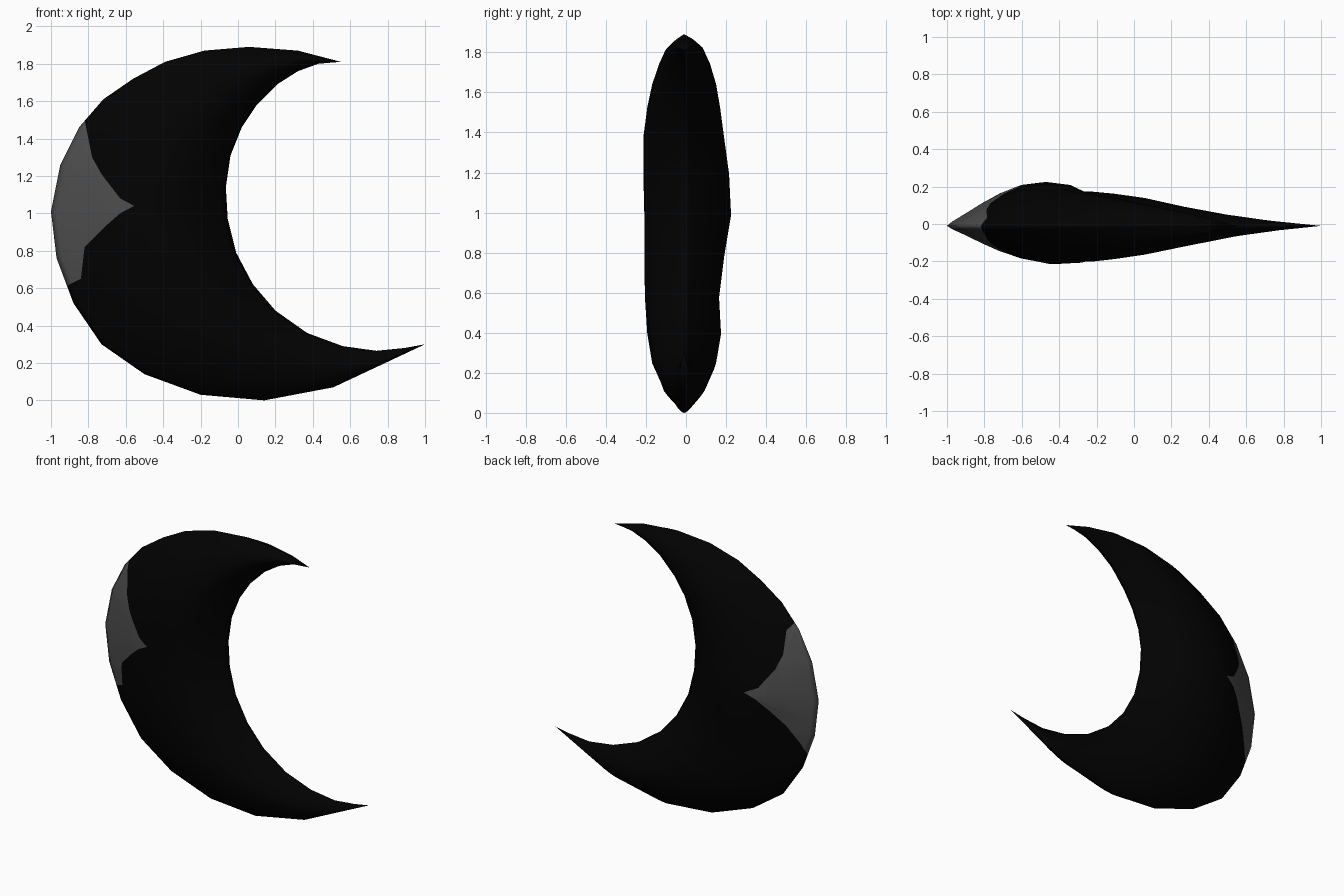
import bpy, bmesh
from mathutils import Vector

cube = bpy.data.objects.get("Cube")
if cube:
    bpy.data.objects.remove(cube, do_unlink=True)


def make_material(name, value):
    mat = bpy.data.materials.new(name)
    mat.use_nodes = True
    colour = (value, value, value, 1)
    mat.diffuse_color = colour
    mat.node_tree.nodes["Principled BSDF"].inputs["Base Color"].default_value = colour
    return mat


# Outer and inner rims of the crescent (x, z), from upper tip to lower tip
outer = [(.55, 1.81), (.32, 1.87), (.06, 1.89), (-.18, 1.87), (-.39, 1.81), (-.56, 1.72),
         (-.72, 1.61), (-.85, 1.46), (-.95, 1.26), (-1, 1.01), (-.97, .76), (-.88, .52),
         (-.73, .30), (-.5, .14), (-.2, .03), (.14, 0), (.51, .07), (1, .30)]
inner = [(.55, 1.81), (.49, 1.805), (.43, 1.8), (.32, 1.76), (.21, 1.69), (.1, 1.58),
         (.02, 1.46), (-.04, 1.31), (-.065, 1.14), (-.055, .97), (-.01, .79), (.08, .62),
         (.2, .48), (.37, .36), (.56, .29), (.74, .265), (.89, .28), (1, .30)]
rim_y = -.01

# Greatest bulge towards the front and the back at each station
front_bulge = [0, .03, .06, .095, .125, .16, .185, .205, .205,
               .2, .2, .197, .185, .16, .115, .065, .03, 0]
back_bulge = [0, .03, .065, .1, .13, .16, .18, .2, .225,
              .235, .2, .175, .185, .16, .11, .065, .03, 0]

# Lens-like cross-section, narrowing to both rims
front_half = [(.03, .09), (.1, .24), (.2, .47), (.3, .68), (.42, .87), (.56, .99),
              (.7, .96), (.8, .78), (.9, .42), (.97, .14)]
back_half = [(.03, .1), (.1, .27), (.2, .52), (.3, .74), (.42, .93), (.56, 1),
             (.7, .93), (.8, .73), (.9, .39), (.97, .13)]


def section(front, back, power):
    near = [(u ** power, -v * front) for u, v in front_half]
    far = [(u ** power, v * back) for u, v in back_half]
    return [(0, 0)] + near + [(1, 0)] + far[::-1]


# Loft the section along the crescent, blunter on the outside of the lower horn
bm = bmesh.new()
rings = []
for i, (a, b) in enumerate(zip(outer, inner)):
    a, b = Vector((a[0], rim_y, a[1])), Vector((b[0], rim_y, b[1]))
    profile = section(front_bulge[i], back_bulge[i], 1 + .12 * max(0, i - 11))
    rings.append([bm.verts.new(a.lerp(b, u) + Vector((0, y, 0))) for u, y in profile])
for r, s in zip(rings, rings[1:]):
    for j in range(len(r)):
        k = (j + 1) % len(r)
        bm.faces.new((r[j], r[k], s[k], s[j]))
bmesh.ops.remove_doubles(bm, verts=bm.verts[:], dist=.0005)
bmesh.ops.recalc_face_normals(bm, faces=bm.faces[:])

# Outlines of the grey patch on the front and back of the outer rim (x, z)
front_patch = [(-1.1, 1.55), (-.82, 1.5), (-.78, 1.3), (-.73, 1.21), (-.63, 1.08), (-.555, 1.04),
               (-.63, 1.0), (-.71, .93), (-.82, .82), (-.84, .65), (-.92, .61), (-1.1, .6)]
back_patch = [(-1.1, 1.55), (-.82, 1.5), (-.785, 1.45), (-.79, 1.3), (-.76, 1.21), (-.67, 1.08),
              (-.585, 1.04), (-.66, 1.0), (-.73, .93), (-.82, .82), (-.885, .7), (-.92, .61), (-1.1, .6)]


def inside(x, z, patch):
    hit = False
    for (x1, z1), (x2, z2) in zip(patch, patch[1:] + patch[:1]):
        if (z1 > z) != (z2 > z) and x < x1 + (z - z1) * (x2 - x1) / (z2 - z1):
            hit = not hit
    return hit


# Cut the faces of each side along the edges of its patch, then colour them
for patch, side in ((front_patch, -1), (back_patch, 1)):
    for p, q in zip(patch, patch[1:]):
        lo, hi = min(p[1], q[1]) - .02, max(p[1], q[1]) + .02
        faces = [f for f in bm.faces
                 if (f.calc_center_median().y - rim_y) * side > 0
                 and min(v.co.x for v in f.verts) < -.5
                 and min(v.co.z for v in f.verts) < hi
                 and max(v.co.z for v in f.verts) > lo]
        geom = set(faces)
        for f in faces:
            geom.update(f.edges)
            geom.update(f.verts)
        bmesh.ops.bisect_plane(bm, geom=list(geom), dist=.0001, plane_co=(p[0], 0, p[1]),
                               plane_no=(q[1] - p[1], 0, p[0] - q[0]))
    for f in bm.faces:
        c = f.calc_center_median()
        if (c.y - rim_y) * side > 0:
            f.material_index = int(inside(c.x, c.z, patch))

# Smooth body
for f in bm.faces:
    f.smooth = True
mesh = bpy.data.meshes.new("crescent")
bm.to_mesh(mesh)
bm.free()
mesh.materials.append(make_material("black", .0005))
mesh.materials.append(make_material("dark grey", .075))
crescent = bpy.data.objects.new("crescent", mesh)
bpy.context.collection.objects.link(crescent)
